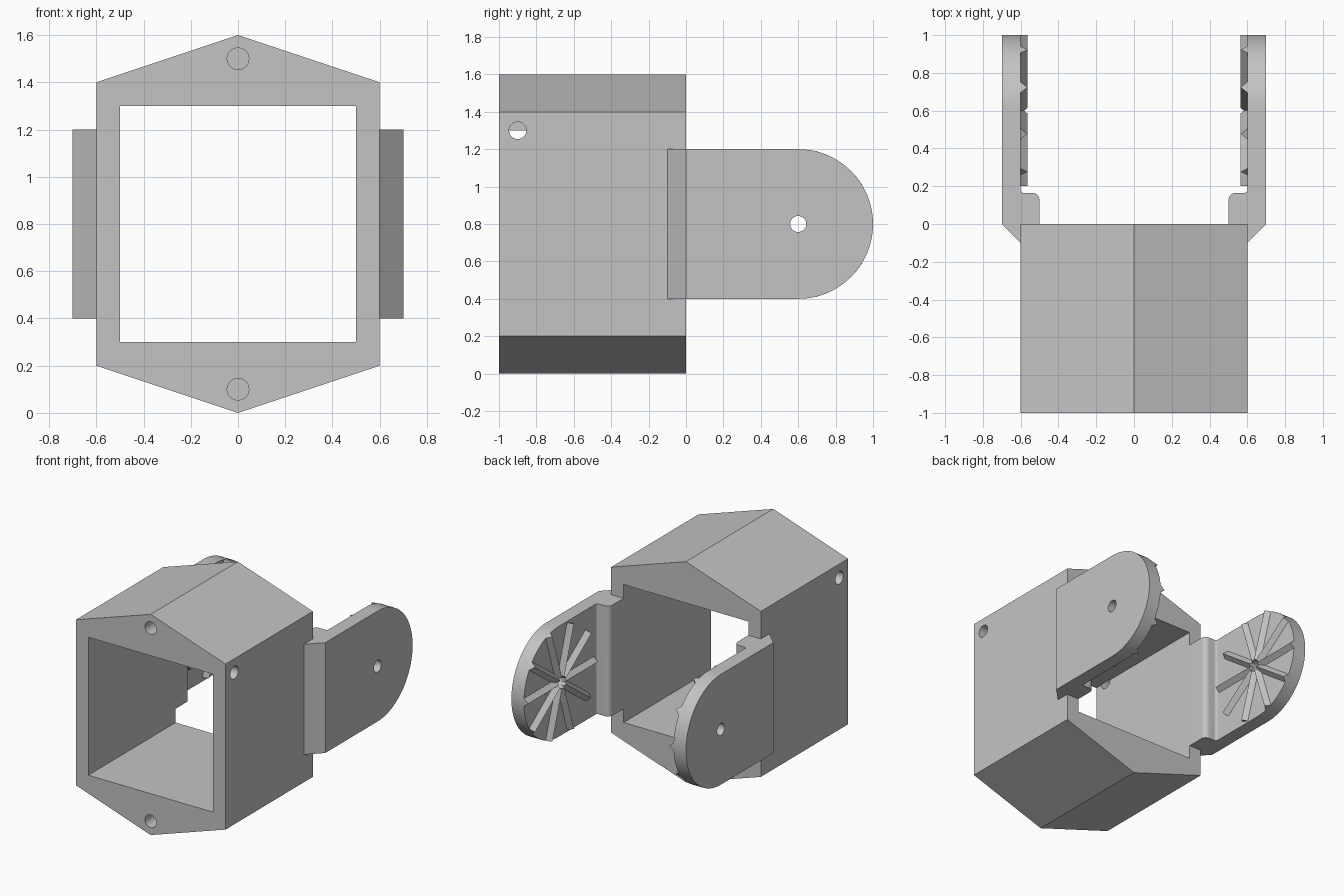
import bpy, bmesh
from math import pi, sin, cos
from mathutils import Matrix, Vector

if "Cube" in bpy.data.objects:
    bpy.data.objects.remove(bpy.data.objects["Cube"], do_unlink=True)

grey = bpy.data.materials.new("light grey plastic")
grey.use_nodes = True
grey.diffuse_color = (0.55, 0.55, 0.55, 1)
grey.node_tree.nodes["Principled BSDF"].inputs["Base Color"].default_value = grey.diffuse_color


def make_object(name, bm):
    bmesh.ops.recalc_face_normals(bm, faces=bm.faces)
    mesh = bpy.data.meshes.new(name)
    bm.to_mesh(mesh)
    bm.free()
    mesh.materials.append(grey)
    obj = bpy.data.objects.new(name, mesh)
    bpy.context.collection.objects.link(obj)
    return obj


def add_prism(bm, points, direction):
    """Extrude a closed ring of 3D points along a vector."""
    face = bm.faces.new([bm.verts.new(p) for p in points])
    ext = bmesh.ops.extrude_face_region(bm, geom=[face])
    verts = [v for v in ext["geom"] if isinstance(v, bmesh.types.BMVert)]
    bmesh.ops.translate(bm, verts=verts, vec=direction)


def prism(name, points, direction):
    bm = bmesh.new()
    add_prism(bm, points, direction)
    return make_object(name, bm)


def arc(cx, cy, r, start, end, steps):
    angles = [start + (end - start) * i / steps for i in range(steps + 1)]
    return [(cx + r * cos(a), cy + r * sin(a)) for a in angles]


def drill(center, radius, depth, axis):
    """Cylinder cutter centred on a point."""
    bm = bmesh.new()
    turn = Matrix.Rotation(pi / 2, 4, "Y" if axis == "x" else "X")
    bmesh.ops.create_cone(bm, cap_ends=True, segments=32, radius1=radius, radius2=radius,
                          depth=depth, matrix=Matrix.Translation(center) @ turn)
    return make_object("cutter", bm)


def boolean(obj, cutter, operation="DIFFERENCE"):
    mod = obj.modifiers.new("cut", "BOOLEAN")
    mod.operation = operation
    mod.solver = "EXACT"
    mod.object = cutter
    bpy.context.view_layer.objects.active = obj
    bpy.ops.object.modifier_apply(modifier=mod.name)
    bpy.data.objects.remove(cutter, do_unlink=True)


def smooth(obj):
    bpy.ops.object.select_all(action="DESELECT")
    obj.select_set(True)
    bpy.context.view_layer.objects.active = obj
    bpy.ops.object.shade_smooth_by_angle(angle=pi / 6)


# Hexagonal sleeve with a square opening
outline = [(0, 0), (0.6, 0.2), (0.6, 1.4), (0, 1.6), (-0.6, 1.4), (-0.6, 0.2)]
body = prism("hexagonal_body", [(x, -1, z) for x, z in outline], (0, 1, 0))
opening = [(-0.5, 0.3), (0.5, 0.3), (0.5, 1.3), (-0.5, 1.3)]
boolean(body, prism("cutter", [(x, -1.2, z) for x, z in opening], (0, 1.4, 0)))

# Blind screw holes in the front and sides
for z in (0.1, 1.5):
    boolean(body, drill((0, -1, z), 0.046, 0.4, "y"))
for side in (-1, 1):
    boolean(body, drill((side * 0.6, -0.9, 1.3), 0.046, 0.21, "x"))
smooth(body)

# Arm section seen from above: chamfered root, long plate, rounded inner step
section = [(0.6, -0.1), (0.7, 0), (0.7, 1.1), (0.6, 1.1)]
section += arc(0.585, 0.18, 0.015, 0, -pi / 2, 5)
section += arc(0.54, 0.125, 0.04, pi / 2, pi, 8)
section += [(0.5, 0), (0.6, 0)]

# Side outline of the arm with its round end
side_outline = [(-0.2, 0.4)] + arc(0.6, 0.8, 0.4, -pi / 2, pi / 2, 48) + [(-0.2, 1.2)]

PIVOT = Vector((0, 0.6, 0.8))
for side, label in ((1, "left"), (-1, "right")):
    arm = prism(label + "_arm", [(side * x, y, 0.4) for x, y in section], (0, 0, 0.8))
    tip = prism("cutter", [(side * 0.4, y, z) for y, z in side_outline], (side * 0.4, 0, 0))
    boolean(arm, tip, "INTERSECT")
    boolean(arm, drill((side * 0.65, PIVOT.y, PIVOT.z), 0.043, 0.3, "x"))
    smooth(arm)

    # Ten radial locking ridges of triangular section on the inner face
    bm = bmesh.new()
    for i in range(10):
        a = i * pi / 5
        out = Vector((0, cos(a), sin(a)))
        across = Vector((0, -sin(a), cos(a)))
        start = PIVOT + out * 0.043
        base = Vector((side * 0.601, 0, 0))
        peak = Vector((side * 0.565, 0, 0))
        ring = [start + base + across * 0.03, start + base - across * 0.03, start + peak]
        add_prism(bm, ring, out * 0.357)
    make_object(label + "_ridges", bm)
